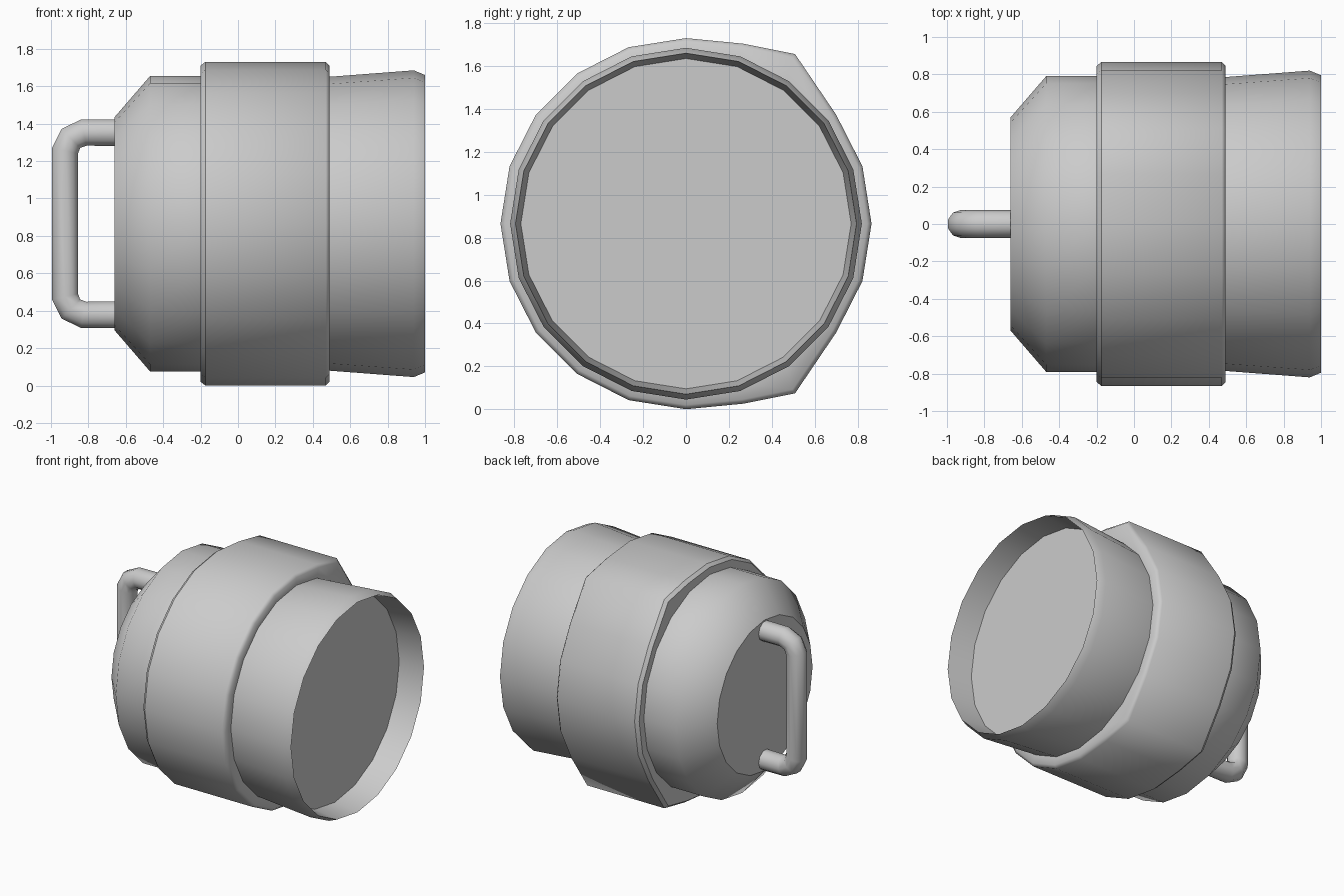
import bpy, bmesh
from math import sin, cos, tau

if "Cube" in bpy.data.objects:
    bpy.data.objects.remove(bpy.data.objects["Cube"])

SIDES = 20
CZ = 0.865          # height of the barrel axis


def lathe(name, profile, sharp=(), cap_first=False, cap_last=False, shape=None):
    """Revolve (x, radius) points round the x axis; sharp = profile rows with hard edges."""
    bm = bmesh.new()
    rows = []
    for x, r in profile:
        row = []
        for i in range(SIDES):
            a = tau * i / SIDES
            y, z = r * sin(a), r * cos(a)
            if shape:
                y, z = shape(i, r, y, z)
            row.append(bm.verts.new((x, y, CZ + z)))
        rows.append(row)
    for a, b in zip(rows, rows[1:]):
        for i in range(SIDES):
            j = (i + 1) % SIDES
            bm.faces.new((a[i], a[j], b[j], b[i])).smooth = True
    if cap_first:
        bm.faces.new(rows[0])
    if cap_last:
        bm.faces.new(rows[-1])
    for k in sharp:
        for i in range(SIDES):
            bm.edges.get((rows[k][i], rows[k][(i + 1) % SIDES])).smooth = False
    bmesh.ops.recalc_face_normals(bm, faces=bm.faces)
    me = bpy.data.meshes.new(name)
    bm.to_mesh(me)
    bm.free()
    ob = bpy.data.objects.new(name, me)
    bpy.context.collection.objects.link(ob)
    return ob


# Two raised corners on the back side of the collar
def back_corners(i, r, y, z):
    if r > 0.8:
        z *= {1: 1.02, 9: 1.02, 2: 1.13, 8: 1.13}.get(i, 1)
    return y, z


# Bevelled rear body with flat end
lathe("rear_body", [(-0.66, 0.57), (-0.47, 0.79), (-0.19, 0.79)],
      sharp=(0,), cap_first=True)

# Wide collar round the middle
lathe("collar", [(-0.2, 0.785), (-0.2, 0.845), (-0.175, 0.865),
                 (0.47, 0.865), (0.49, 0.845), (0.49, 0.78)],
      sharp=(1, 2), shape=back_corners)

# Flared mouth with a recessed flat disc
lathe("mouth", [(0.48, 0.785), (0.94, 0.82), (1.0, 0.795), (0.81, 0.77)],
      sharp=(2, 3), cap_last=True)

# Handle: bent round bar
half = [(-0.64, 0.487), (-0.825, 0.487), (-0.894, 0.456), (-0.925, 0.39)]
path = half + [(x, -z) for x, z in reversed(half)]
cu = bpy.data.curves.new("handle", 'CURVE')
cu.dimensions = '3D'
cu.bevel_depth = 0.075
cu.bevel_resolution = 3
sp = cu.splines.new('POLY')
sp.points.add(len(path) - 1)
for p, (x, z) in zip(sp.points, path):
    p.co = (x, 0, CZ + z, 1)
sp.use_smooth = True
handle = bpy.data.objects.new("handle", cu)
bpy.context.collection.objects.link(handle)
bpy.context.view_layer.objects.active = handle
handle.select_set(True)
bpy.ops.object.convert(target='MESH')
